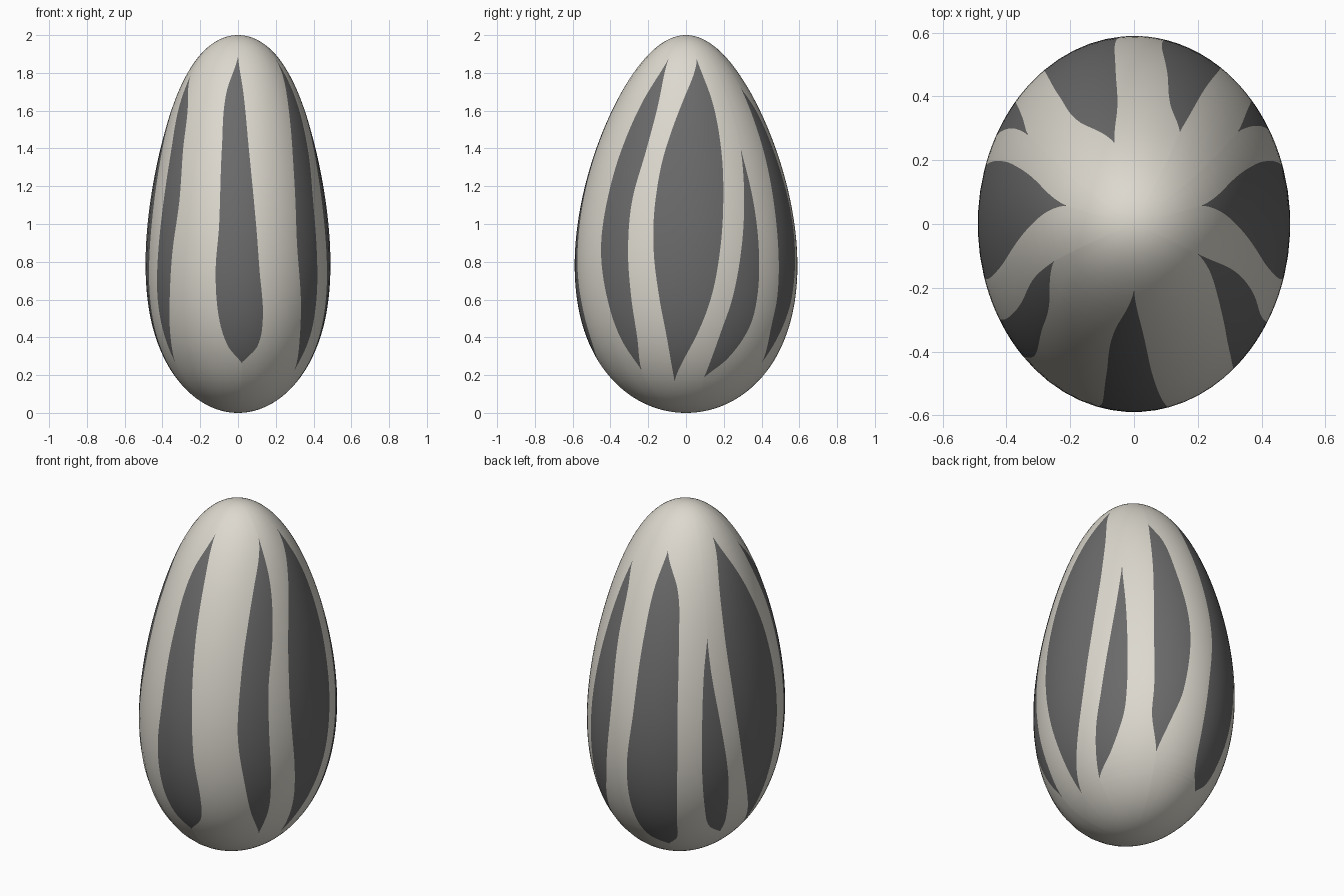
import bpy
import bmesh
import math

default = bpy.data.objects.get("Cube")
if default:
    bpy.data.objects.remove(default, do_unlink=True)


def make_material(name, rgb):
    mat = bpy.data.materials.new(name)
    mat.use_nodes = True
    mat.diffuse_color = (*rgb, 1)
    bsdf = mat.node_tree.nodes["Principled BSDF"]
    bsdf.inputs["Base Color"].default_value = (*rgb, 1)
    bsdf.inputs["Roughness"].default_value = 0.7
    return mat


# Each stripe: (height, start angle, end angle) from top tip to bottom tip, in degrees
front = [(1.885, -90, -90), (1.7, -101, -85), (1.4, -102, -82), (1.0, -102, -78.5),
         (.75, -104, -76.5), (.5, -102.5, -73.5), (.35, -97, -76), (.265, -87, -87)]
front_left = [(1.87, -25, -25), (1.66, -38, -23), (1.4, -45.5, -26), (1.13, -49, -31),
              (.87, -50, -31.5), (.6, -46, -30), (.39, -41, -29.5), (.23, -33, -33)]
side_left = [(1.87, 15, 15), (1.66, -2, 22), (1.4, -13, 23), (1.13, -17, 21),
             (.87, -17, 18), (.6, -14, 13), (.39, -11, 5), (.17, -9, -9)]
narrow_left = [(1.39, 37.5, 37.5), (1.13, 34, 40), (.87, 30, 41), (.6, 25, 40.5),
               (.44, 20.5, 37.5), (.285, 16.5, 27.5), (.19, 14, 14)]
back_left = [(1.72, 62, 62), (1.6, 60.5, 71), (1.4, 59, 75), (1.0, 56.5, 79.5),
             (.6, 56.5, 75), (.44, 56, 69), (.27, 61, 61)]
back_right = [(1.82, 104, 104), (1.65, 99, 120), (1.4, 98, 124), (1.0, 97, 125),
              (.65, 93, 125), (.35, 94, 124), (.22, 101, 123), (.165, 115, 115)]
narrow_right = [(1.39, 144, 144), (1.2, 141, 146), (.9, 139.5, 151), (.6, 140, 156),
                (.35, 144, 159), (.27, 149, 160), (.215, 159, 159)]
side_right = [(z, 180 - b, 180 - a) for z, a, b in side_left]
front_right = [(1.785, 204, 204), (1.62, 206, 220), (1.4, 211, 225), (1.13, 212, 228),
               (.87, 210.5, 225), (.6, 207.5, 221), (.4, 207.5, 215), (.27, 209, 209)]
STRIPES = [front, front_left, side_left, narrow_left, back_left,
           back_right, narrow_right, side_right, front_right]
SEGMENTS = 5


def smooth_lookup(rows, z, col):
    """Hermite interpolation of a stripe edge by height."""
    if z >= rows[0][0]:
        return rows[0][col]
    if z <= rows[-1][0]:
        return rows[-1][col]

    def slope(k):
        if k in (0, len(rows) - 1):
            k0, k1 = (0, 1) if k == 0 else (k - 1, k)
        else:
            k0, k1 = k - 1, k + 1
        return (rows[k1][col] - rows[k0][col]) / (rows[k1][0] - rows[k0][0])

    i = next(k for k in range(len(rows) - 1) if rows[k + 1][0] <= z)
    z0, z1 = rows[i][0], rows[i + 1][0]
    h = z1 - z0
    t = (z - z0) / h
    return ((2*t**3 - 3*t*t + 1) * rows[i][col] + (t**3 - 2*t*t + t) * h * slope(i)
            + (3*t*t - 2*t**3) * rows[i + 1][col] + (t**3 - t*t) * h * slope(i + 1))


def ring_angles(z):
    """Angles around one ring, with columns following every stripe edge."""
    edges = []
    for rows in STRIPES:
        a, b = smooth_lookup(rows, z, 1), smooth_lookup(rows, z, 2)
        mid, half = (a + b) / 2, max((b - a) / 2, 0.25)
        edges += [mid - half, mid + half]
    edges.append(edges[0] + 360)
    return [math.radians(a + (b - a) * k / SEGMENTS)
            for a, b in zip(edges, edges[1:]) for k in range(SEGMENTS)]


def radii(z):
    """Egg profile: rounder across the width, more tapered in depth."""
    u = z - 1
    s = math.sqrt(max(0, 1 - u * u))
    return s * (.479 - .1*u + .04*u*u + .04*u**3), s * .574 * (1 - .2435*u)


# Ring heights: evenly spaced along the profile, plus every stripe tip
RINGS = 110
heights = {round(1 - math.cos(math.pi * k / RINGS), 4) for k in range(1, RINGS)}
heights |= {rows[k][0] for rows in STRIPES for k in (0, -1)}
heights = sorted(heights)

# Seed hull
bm = bmesh.new()
rings = []
for z in heights:
    rx, ry = radii(z)
    rings.append([bm.verts.new((rx * math.cos(a), ry * math.sin(a), z))
                  for a in ring_angles(z)])
count = len(rings[0])
for lower, upper, z0, z1 in zip(rings, rings[1:], heights, heights[1:]):
    middle = (z0 + z1) / 2
    for j in range(count):
        n = (j + 1) % count
        face = bm.faces.new((lower[j], lower[n], upper[n], upper[j]))
        sector = j // SEGMENTS
        rows = STRIPES[sector // 2]
        if sector % 2 == 0 and rows[-1][0] < middle < rows[0][0]:
            face.material_index = 1
bottom, top = bm.verts.new((0, 0, 0)), bm.verts.new((0, 0, 2))
for j in range(count):
    n = (j + 1) % count
    bm.faces.new((bottom, rings[0][n], rings[0][j]))
    bm.faces.new((top, rings[-1][j], rings[-1][n]))
for face in bm.faces:
    face.smooth = True

mesh = bpy.data.meshes.new("seed_hull")
bm.to_mesh(mesh)
bm.free()
mesh.materials.append(make_material("cream hull", (.72, .69, .62)))
mesh.materials.append(make_material("charcoal stripe", (.145, .145, .145)))
seed = bpy.data.objects.new("seed_hull", mesh)
bpy.context.collection.objects.link(seed)
